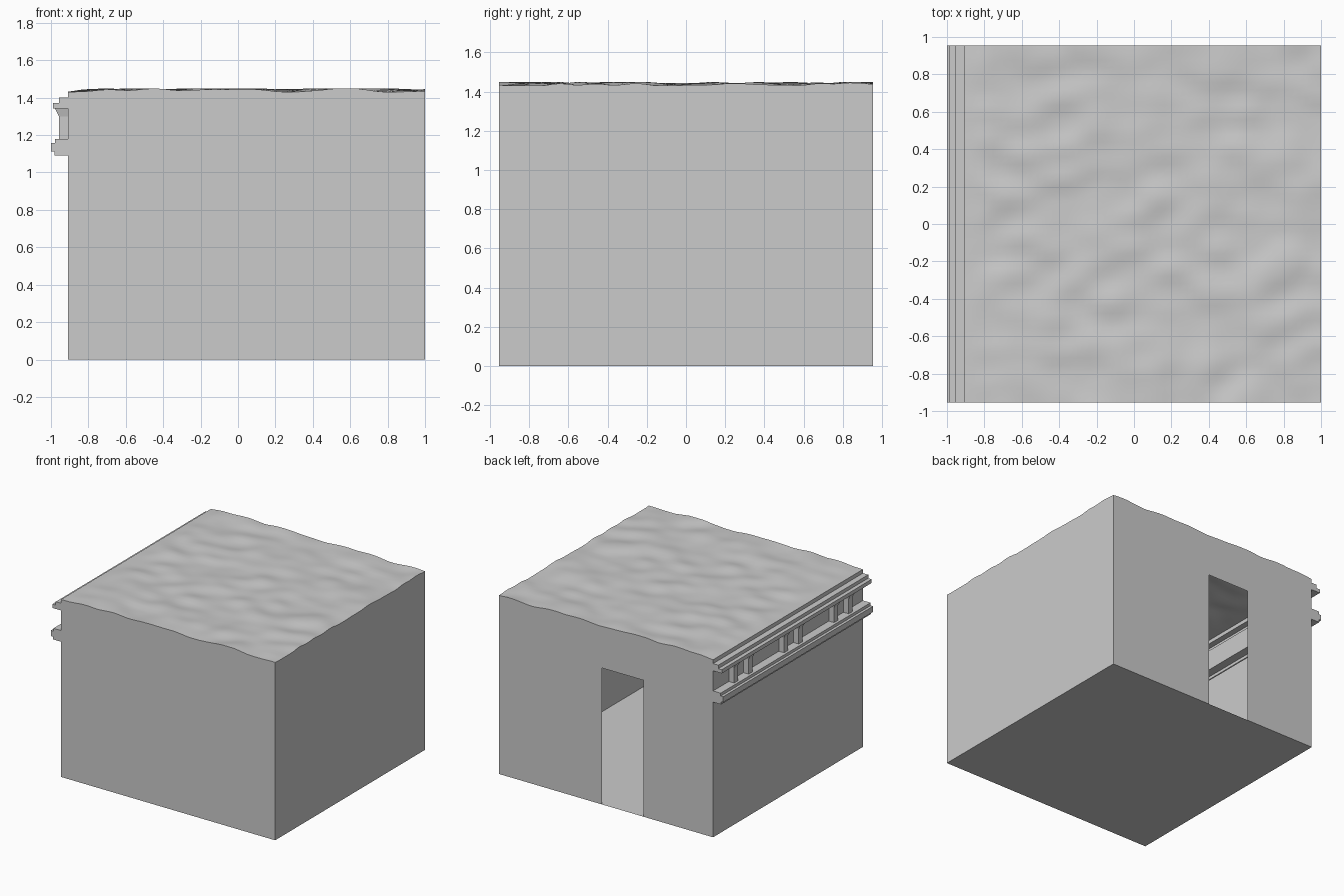
import bpy, bmesh
from mathutils import Vector, noise

if "Cube" in bpy.data.objects:
    bpy.data.objects.remove(bpy.data.objects["Cube"])

W, E, D, TOP = -0.91, 1.0, 0.955, 1.43


def finish(name, bm):
    bmesh.ops.remove_doubles(bm, verts=bm.verts, dist=1e-5)
    bmesh.ops.recalc_face_normals(bm, faces=bm.faces)
    me = bpy.data.meshes.new(name)
    bm.to_mesh(me)
    bm.free()
    ob = bpy.data.objects.new(name, me)
    bpy.context.collection.objects.link(ob)
    return ob


# Thin room shell: section with two cornice mouldings, swept front to back
bm = bmesh.new()
profile = [(W, TOP), (W, 1.40), (-0.957, 1.40), (-0.957, 1.372), (-0.988, 1.372),
           (-0.988, 1.342), (W, 1.342), (W, 1.18), (-0.978, 1.18), (-0.978, 1.157),
           (-1.0, 1.157), (-1.0, 1.112), (-0.982, 1.112), (-0.982, 1.09), (W, 1.09),
           (W, 0), (E, 0), (E, TOP)]
front = [bm.verts.new((x, -D, z)) for x, z in profile]
back = [bm.verts.new((x, D, z)) for x, z in profile]
for i in range(len(profile) - 1):
    bm.faces.new((front[i], front[i + 1], back[i + 1], back[i]))
bm.faces.new(front)
# Back wall with a doorway notch reaching the floor
door = [bm.verts.new((x, D, z)) for x, z in
        [(-0.29, 0), (-0.29, 1.10), (0.08, 1.10), (0.08, 0)]]
bm.faces.new(back[:16] + door + back[16:])
finish("room_shell", bm)

# Uneven roof sheet with a short skirt down to the wall tops
bm = bmesh.new()
n = 48
grid = []
for j in range(n + 1):
    row = []
    for i in range(n + 1):
        x, y = W + (E - W) * i / n, -D + 2 * D * j / n
        h = 0.009 + 0.018 * noise.noise(Vector((x * 5, y * 7, 3.7)))
        h = max(0.001, min(0.019, h)) * min(1, 0.1 + (x - W) / 0.12)
        row.append(bm.verts.new((x, y, TOP + h)))
    grid.append(row)
for j in range(n):
    for i in range(n):
        bm.faces.new((grid[j][i], grid[j][i + 1], grid[j + 1][i + 1], grid[j + 1][i]))
rim = [e for e in bm.edges if e.is_boundary]
skirt = bmesh.ops.extrude_edge_only(bm, edges=rim)["geom"]
for v in skirt:
    if isinstance(v, bmesh.types.BMVert):
        v.co.z = TOP
roof = finish("roof_sheet", bm)
bpy.context.view_layer.objects.active = roof
roof.select_set(True)
bpy.ops.object.shade_smooth_by_angle()

# Paired frieze brackets, each a shaft with a flared head, open at the wall
bm = bmesh.new()
for pair in (-0.637, 0, 0.637):
    for side in (-1, 1):
        yc = pair + side * 0.093
        rings = []
        for z, x, half in [(1.18, -0.957, 0.024), (1.30, -0.957, 0.024), (1.342, -0.978, 0.034)]:
            rings.append([bm.verts.new(p) for p in
                          [(W, yc - half, z), (x, yc - half, z), (x, yc + half, z), (W, yc + half, z)]])
        for a, b in zip(rings, rings[1:]):
            for k in range(3):
                bm.faces.new((a[k], a[k + 1], b[k + 1], b[k]))
finish("frieze_brackets", bm)
